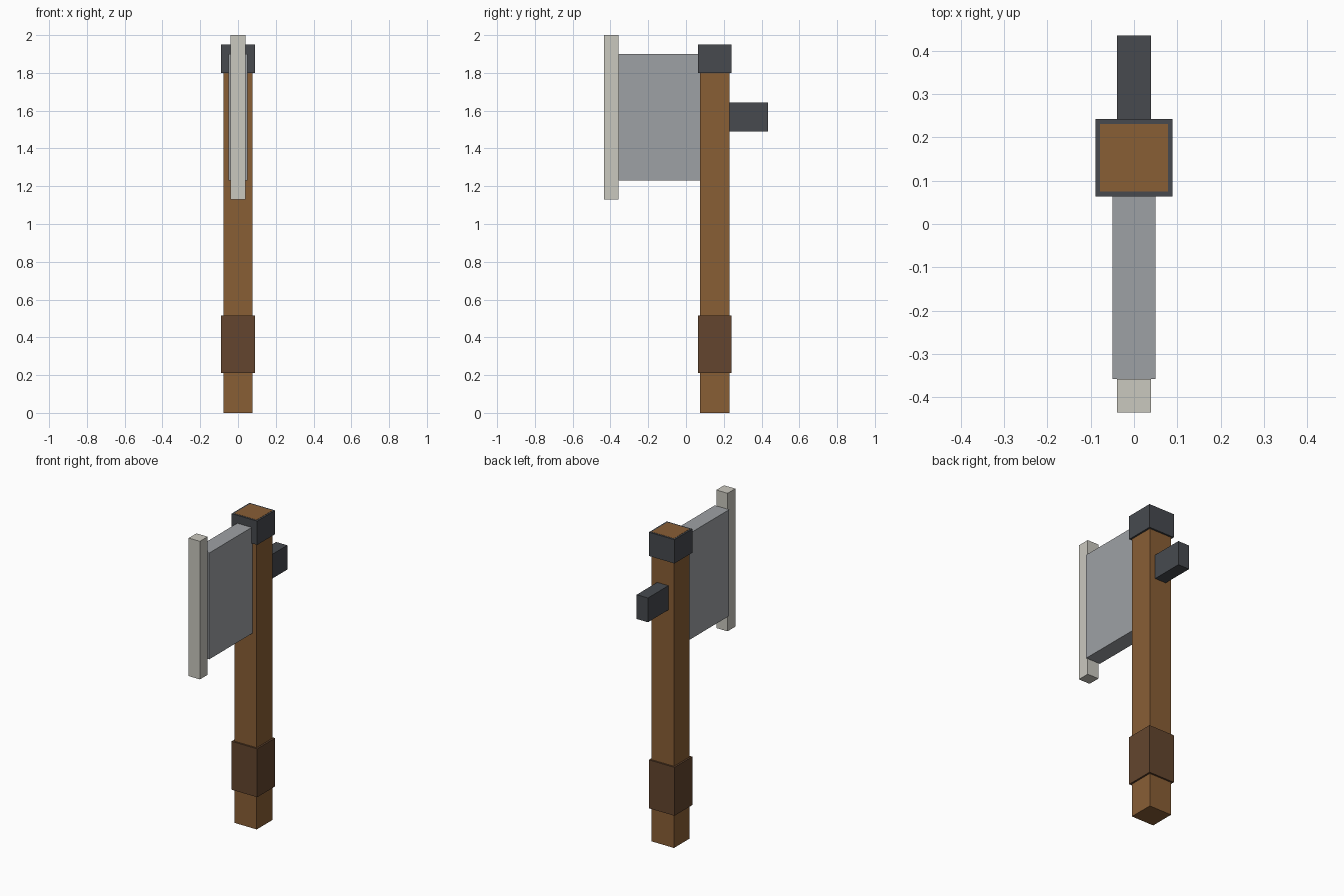
import bpy

if "Cube" in bpy.data.objects:
    bpy.data.objects.remove(bpy.data.objects["Cube"])


def material(name, r, g, b):
    lin = [c / 12.92 if c <= 0.04045 else ((c + 0.055) / 1.055) ** 2.4
           for c in (r / 255, g / 255, b / 255)]
    m = bpy.data.materials.new(name)
    m.diffuse_color = (*lin, 1)
    m.use_nodes = True
    m.node_tree.nodes["Principled BSDF"].inputs["Base Color"].default_value = m.diffuse_color
    return m


def box(name, half_x, y, z, mat):
    """Box centred on x = 0, spanning the y and z ranges."""
    bpy.ops.mesh.primitive_cube_add(
        size=1, location=(0, sum(y) / 2, sum(z) / 2))
    o = bpy.context.object
    o.name = name
    o.scale = (2 * half_x, y[1] - y[0], z[1] - z[0])
    bpy.ops.object.transform_apply(location=False, rotation=False, scale=True)
    o.data.materials.append(mat)


wood = material("wood", 137, 94, 53)
leather = material("dark leather", 99, 69, 46)
iron = material("dark iron", 71, 74, 79)
steel = material("steel", 158, 161, 165)
bright = material("pale edge steel", 202, 200, 191)

# Shaft, its end shows through the top collar
box("handle", 0.078, (0.075, 0.231), (0, 1.951), wood)
# Wraps around the shaft
box("grip", 0.089, (0.064, 0.242), (0.21, 0.515), leather)
box("top_collar", 0.089, (0.064, 0.242), (1.80, 1.95), iron)
# Axe head: blade, cutting edge and rear hammer
box("blade", 0.05, (-0.358, 0.08), (1.23, 1.90), steel)
box("cutting_edge", 0.039, (-0.435, -0.358), (1.13, 2.0), bright)
box("rear_hammer", 0.039, (0.225, 0.435), (1.49, 1.643), iron)
